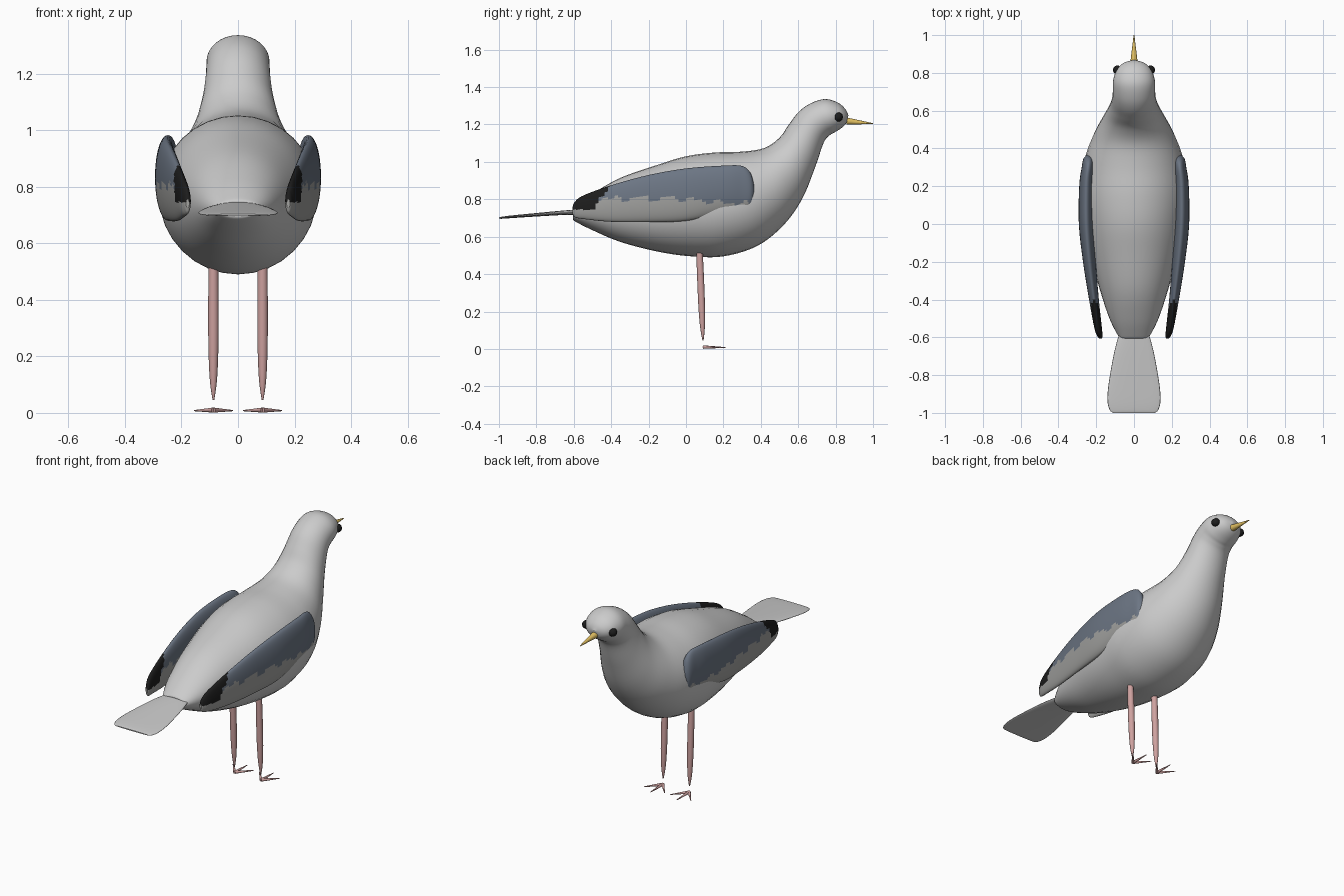
import bpy, bmesh
from math import sin, cos, tau, radians
from mathutils import Vector

if "Cube" in bpy.data.objects:
    bpy.data.objects.remove(bpy.data.objects["Cube"])


def material(name, rgb):
    m = bpy.data.materials.new(name)
    m.diffuse_color = (*rgb, 1)
    m.use_nodes = True
    m.node_tree.nodes["Principled BSDF"].inputs["Base Color"].default_value = m.diffuse_color
    return m


SLATE = material("slate", (0.15, 0.18, 0.23))
BLACK = material("black", (0.012, 0.012, 0.012))
PALE = material("pale_grey", (0.36, 0.36, 0.35))
PINK = material("pink", (0.62, 0.36, 0.35))
YELLOW = material("yellow", (0.75, 0.52, 0.12))


def spline(keys, steps):
    """Catmull-Rom interpolation of tuples."""
    out = []
    n = len(keys)
    for i in range(n - 1):
        p = [Vector(keys[max(0, min(n - 1, i + k))]) for k in (-1, 0, 1, 2)]
        for j in range(steps):
            t = j / steps
            out.append(0.5 * (2 * p[1] + (p[2] - p[0]) * t
                              + (2 * p[0] - 5 * p[1] + 4 * p[2] - p[3]) * t * t
                              + (3 * p[1] - p[0] - 3 * p[2] + p[3]) * t ** 3))
    return out + [Vector(keys[-1])]


def loft(name, keys, mats=(), paint=None, side=1, seg=32, steps=5):
    """Skin ellipses; key = top y, top z, bottom y, bottom z, half width, centre x."""
    bm = bmesh.new()
    rings = []
    for yt, zt, yb, zb, w, cx in spline(keys, steps):
        ring = []
        for k in range(seg):
            c, s = cos(tau * k / seg), sin(tau * k / seg)
            ring.append(bm.verts.new((side * (cx + w * s),
                                      (yt + yb) / 2 + c * (yt - yb) / 2,
                                      (zt + zb) / 2 + c * (zt - zb) / 2)))
        rings.append(ring)
    for a, b in zip(rings, rings[1:]):
        for k in range(seg):
            n = (k + 1) % seg
            bm.faces.new((a[k], a[n], b[n], b[k]))
    bm.faces.new(rings[0])
    bm.faces.new(rings[-1])
    bmesh.ops.recalc_face_normals(bm, faces=bm.faces[:])
    for f in bm.faces:
        f.smooth = len(f.verts) == 4
        if paint:
            f.material_index = paint(f.calc_center_median())
    me = bpy.data.meshes.new(name)
    bm.to_mesh(me)
    bm.free()
    for m in mats:
        me.materials.append(m)
    ob = bpy.data.objects.new(name, me)
    bpy.context.collection.objects.link(ob)
    return ob


def spike(name, a, b, r1, r2, mat):
    """Tapered round rod from a to b."""
    a, b = Vector(a), Vector(b)
    d = b - a
    bpy.ops.mesh.primitive_cone_add(vertices=16, radius1=r1, radius2=r2, depth=d.length,
                                    location=(a + b) / 2,
                                    rotation=d.to_track_quat('Z', 'Y').to_euler())
    ob = bpy.context.object
    ob.name = name
    ob.data.materials.append(mat)
    bpy.ops.object.shade_smooth_by_angle(angle=radians(50))
    return ob


# body, neck and head in one skin
body = [(-.605, .75, -.605, .695, .07), (-.59, .765, -.59, .68, .085),
        (-.5, .83, -.5, .635, .13), (-.35, .915, -.35, .572, .18),
        (-.15, .985, -.15, .52, .235), (.0, 1.03, .03, .495, .265),
        (.15, 1.05, .2, .495, .28), (.3, 1.055, .38, .55, .262),
        (.42, 1.075, .52, .66, .215), (.5, 1.13, .62, .8, .165),
        (.55, 1.2, .69, .97, .13), (.6, 1.265, .735, 1.1, .115),
        (.66, 1.31, .765, 1.14, .112), (.74, 1.336, .79, 1.155, .11),
        (.81, 1.318, .83, 1.18, .09), (.85, 1.285, .855, 1.205, .055),
        (.868, 1.25, .866, 1.235, .01)]
loft("body", [(*k, 0) for k in body])

# tail fan
tail = [(-.57, .747, .718, .075), (-.68, .738, .715, .105), (-.85, .722, .705, .135),
        (-.94, .713, .699, .14), (-.985, .707, .696, .128), (-1, .703, .697, .11)]
loft("tail", [(y, t, y, b, w, 0) for y, t, b, w in tail])


def wing_paint(c):
    streak = .012 * sin(c.y * 45) + .008 * sin(c.y * 83)
    if c.y < -.45 + (c.z - .8) * .6 + streak and c.z > .745:
        return 1
    return 0 if c.z > .805 - .1 * c.y * (c.y > -.1) + streak else 2


# folded wings: y, top z, bottom z, centre x, half thickness
wing = [(-.607, .755, .725, .178, .006), (-.595, .785, .705, .18, .013),
        (-.55, .82, .695, .19, .02), (-.4, .875, .68, .212, .026),
        (-.2, .93, .678, .236, .034), (0, .965, .685, .252, .04),
        (.2, .98, .725, .252, .038), (.3, .978, .733, .243, .034),
        (.345, .94, .755, .24, .028), (.365, .87, .82, .24, .01)]
for side, tag in ((1, "right"), (-1, "left")):
    loft(tag + "_wing", [(y, t, y, b, w, x) for y, t, b, x, w in wing],
         (SLATE, BLACK, PALE), wing_paint, side, seg=48, steps=10)

    # leg
    leg = [(.07, .56, .016), (.075, .45, .018), (.083, .25, .018),
           (.088, .12, .013), (.091, .045, .003)]
    loft(tag + "_leg", [(y + r, z, y - r, z, r, .087) for y, z, r in leg],
         (PINK,), side=side, seg=16)

    # toes
    for i, (dx, dy) in enumerate(((-.068, .08), (0, .115), (.068, .08))):
        spike(f"{tag}_toe_{i + 1}", (side * .087, .095, .01),
              (side * .087 + dx, .095 + dy, .008), .009, .002, PINK)

    # eye
    bpy.ops.mesh.primitive_uv_sphere_add(segments=24, ring_count=12, radius=.024,
                                         location=(side * .087, .815, 1.24))
    eye = bpy.context.object
    eye.name = tag + "_eye"
    eye.data.materials.append(BLACK)
    bpy.ops.object.shade_smooth()

# beak
spike("beak", (0, .86, 1.218), (0, 1, 1.205), .019, .002, YELLOW)
